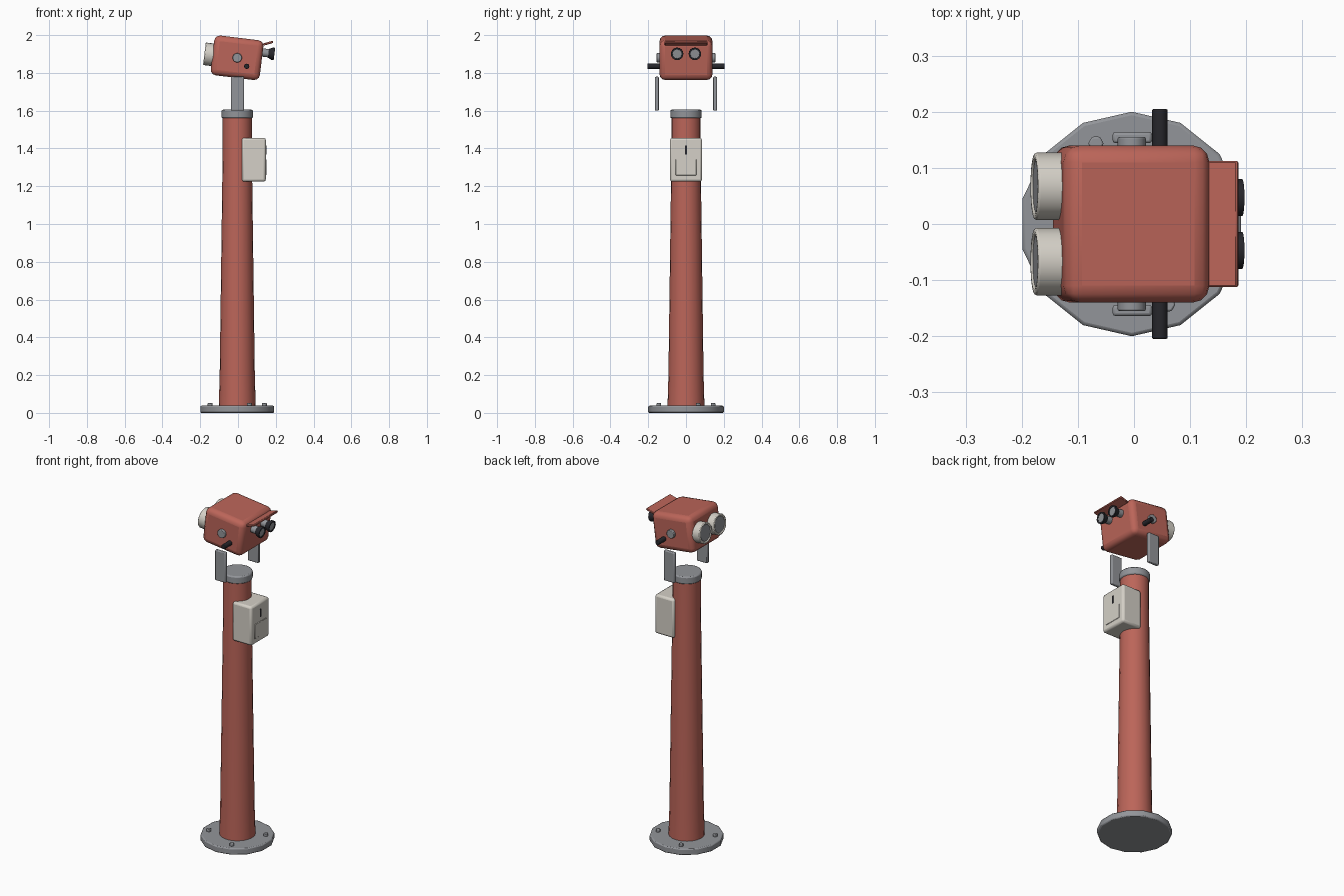
import bpy
import bmesh
from math import radians, pi
from mathutils import Matrix, Vector

if "Cube" in bpy.data.objects:
    bpy.data.objects.remove(bpy.data.objects["Cube"])


def material(name, rgb):
    m = bpy.data.materials.new(name)
    m.use_nodes = True
    m.diffuse_color = (*rgb, 1)
    m.node_tree.nodes["Principled BSDF"].inputs["Base Color"].default_value = (*rgb, 1)
    return m


RED = material("brick red paint", (0.50, 0.13, 0.10))
GREY = material("grey metal", (0.29, 0.30, 0.32))
CREAM = material("cream paint", (0.66, 0.63, 0.57))
BLACK = material("black rubber", (0.02, 0.02, 0.025))

AXIS = -0.004                       # centre line of the column
ALONG_X = Matrix.Rotation(pi / 2, 4, "Y")
ALONG_Y = Matrix.Rotation(pi / 2, 4, "X")
# Frame of the tilted head
HEAD = Matrix.Translation((-0.005, 0, 1.88)) @ Matrix.Rotation(radians(7), 4, "Y")


def finish(name, bm, mat, matrix, bevel=0, segments=2):
    mesh = bpy.data.meshes.new(name)
    bmesh.ops.recalc_face_normals(bm, faces=bm.faces)
    bm.to_mesh(mesh)
    bm.free()
    mesh.materials.append(mat)
    obj = bpy.data.objects.new(name, mesh)
    bpy.context.collection.objects.link(obj)
    obj.matrix_world = matrix
    if bevel:
        mod = obj.modifiers.new("Bevel", "BEVEL")
        mod.width, mod.segments = bevel, segments
        mod.limit_method, mod.angle_limit = "ANGLE", radians(40)
    bpy.ops.object.select_all(action="DESELECT")
    obj.select_set(True)
    bpy.context.view_layer.objects.active = obj
    bpy.ops.object.shade_smooth_by_angle(angle=radians(35))
    return obj


def box(name, size, mat, matrix, bevel=0, segments=2):
    bm = bmesh.new()
    bmesh.ops.create_cube(bm, size=1)
    bmesh.ops.scale(bm, vec=size, verts=bm.verts)
    return finish(name, bm, mat, matrix, bevel, segments)


def lathe(name, profile, mat, matrix, sides=20, bevel=0, turn=0):
    """Revolve (radius, height) points around local z and close both ends."""
    bm = bmesh.new()
    rings = []
    for r, z in profile:
        rings.append([bm.verts.new(Matrix.Rotation(turn + 2 * pi * i / sides, 3, "Z")
                                   @ Vector((r, 0, z))) for i in range(sides)])
    for low, high in zip(rings, rings[1:]):
        for i in range(sides):
            j = (i + 1) % sides
            bm.faces.new((low[i], low[j], high[j], high[i]))
    bm.faces.new(rings[0])
    bm.faces.new(rings[-1])
    return finish(name, bm, mat, matrix, bevel)


def at(x, y, z):
    return Matrix.Translation((x, y, z))


# Base plate and its four bolts
lathe("base_plate", [(0.2, 0), (0.2, 0.038)], GREY, at(AXIS, 0, 0), 14, 0.006, pi / 2)
for i in range(4):
    spot = Matrix.Rotation(radians(24) + i * pi / 2, 3, "Z") @ Vector((0.157, 0, 0.036))
    lathe(f"base_bolt_{i + 1}", [(0.014, 0), (0.014, 0.016)], GREY,
          at(AXIS + spot.x, spot.y, spot.z), 6, 0.003)

# Tapered column and collar
lathe("column", [(0.098, 0.03), (0.093, 0.2), (0.077, 1.4), (0.077, 1.57)], RED, at(AXIS, 0, 0))
lathe("collar", [(0.083, 1.56), (0.083, 1.605)], GREY, at(AXIS, 0, 0), 20, 0.007)

# Coin box with slot and return panel
box("coin_box", (0.127, 0.17, 0.232), CREAM, at(0.084, 0, 1.34), 0.012)
box("coin_slot", (0.008, 0.01, 0.046), BLACK, at(0.146, 0, 1.392))
box("coin_return_panel", (0.008, 0.11, 0.085), CREAM, at(0.146, 0, 1.30), 0.002, 1)

# Head housing and sun visor
box("head_housing", (0.262, 0.28, 0.212), RED, HEAD, 0.03, 3)
box("visor", (0.055, 0.225, 0.012), RED,
    at(0.159, 0, 1.957) @ Matrix.Rotation(radians(-16), 4, "Y"), 0.003, 1)

for side, s in (("left", 1), ("right", -1)):
    # Fork arm, pivot and handle
    pos = s * 0.154
    box(f"{side}_arm", (0.07, 0.02, 0.18), GREY, at(-0.003, pos, 1.69), 0.005)
    lathe(f"{side}_pivot", [(0.025, -0.015), (0.025, 0.015)], GREY,
          at(-0.004, s * 0.14, 1.88) @ ALONG_Y, 16, 0.003)
    lathe(f"{side}_handle", [(0.014, -0.04), (0.014, 0.04)], BLACK,
          at(0.046, s * 0.165, 1.835) @ ALONG_Y, 12, 0.003)
for side, s in (("near", -1), ("far", 1)):
    # Objective lens barrel, pointing to local -x
    lens = HEAD @ at(0, s * 0.067, 0) @ ALONG_X
    lathe(f"{side}_lens_barrel", [(0.047, -0.166), (0.047, -0.174), (0.06, -0.174), (0.06, -0.12)],
          CREAM, lens, 20, 0.004)
    lathe(f"{side}_lens_glass", [(0.046, -0.171), (0.046, -0.164)], GREY, lens)
    # Eyepiece, pointing to local +x
    eye = HEAD @ at(0, s * 0.047, 0.044) @ ALONG_X
    lathe(f"{side}_eyepiece_tube", [(0.022, 0.12), (0.022, 0.17)], GREY, eye, 16)
    lathe(f"{side}_eyecup", [(0.023, 0.162), (0.033, 0.182), (0.033, 0.194),
                             (0.024, 0.194), (0.024, 0.19)], BLACK, eye, 16)
    lathe(f"{side}_eyepiece_glass", [(0.0235, 0.188), (0.0235, 0.192)], GREY, eye, 16)
